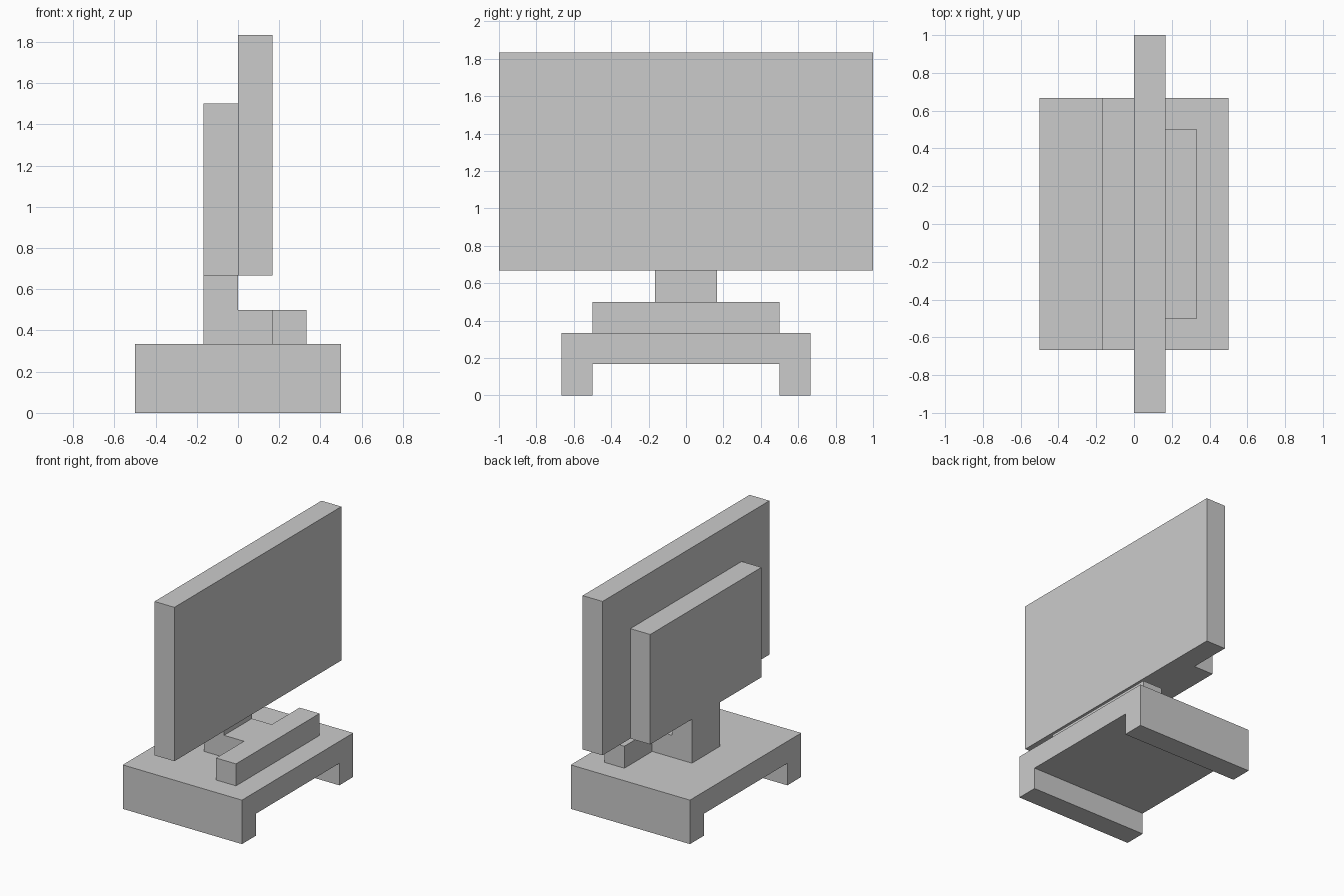
import bpy
import bmesh
from mathutils import Vector

if "Cube" in bpy.data.objects:
    bpy.data.objects.remove(bpy.data.objects["Cube"])

U = 1 / 6  # block size that every part is built from

grey = bpy.data.materials.new("light_grey")
grey.diffuse_color = (0.6, 0.6, 0.6, 1)
grey.use_nodes = True
grey.node_tree.nodes["Principled BSDF"].inputs["Base Color"].default_value = grey.diffuse_color


def extrude(name, profile, offset):
    """Closed 3D profile (in blocks) swept along an offset (in blocks)."""
    bm = bmesh.new()
    face = bm.faces.new([bm.verts.new(Vector(p) * U) for p in profile])
    swept = bmesh.ops.extrude_face_region(bm, geom=[face], use_keep_orig=True)
    verts = [g for g in swept["geom"] if isinstance(g, bmesh.types.BMVert)]
    bmesh.ops.translate(bm, verts=verts, vec=Vector(offset) * U)
    bmesh.ops.recalc_face_normals(bm, faces=bm.faces)
    mesh = bpy.data.meshes.new(name)
    bm.to_mesh(mesh)
    bm.free()
    mesh.materials.append(grey)
    obj = bpy.data.objects.new(name, mesh)
    bpy.context.collection.objects.link(obj)
    return obj


def box(name, x0, x1, half_width, z0, z1):
    """Block centred on y = 0."""
    profile = [(x0, -half_width, z0), (x1, -half_width, z0),
               (x1, -half_width, z1), (x0, -half_width, z1)]
    return extrude(name, profile, (0, 2 * half_width, 0))


# desk base: arch profile with a leg on each side
arch = [(-4, 0), (-3, 0), (-3, 1), (3, 1), (3, 0), (4, 0), (4, 2), (-4, 2)]
extrude("desk_base", [(-3, y, z) for y, z in arch], (6, 0, 0))

# monitor neck with a foot reaching forward under the screen
foot = [(-1, 2), (1, 2), (1, 3), (0, 3), (0, 4), (-1, 4)]
extrude("neck", [(x, -1, z) for x, z in foot], (0, 2, 0))

# front bar, screen slab and rear housing
box("front_bar", 1, 2, 3, 2, 3)
box("screen", 0, 1, 6, 4, 11)
box("rear_housing", -1, 0, 4, 4, 9)
